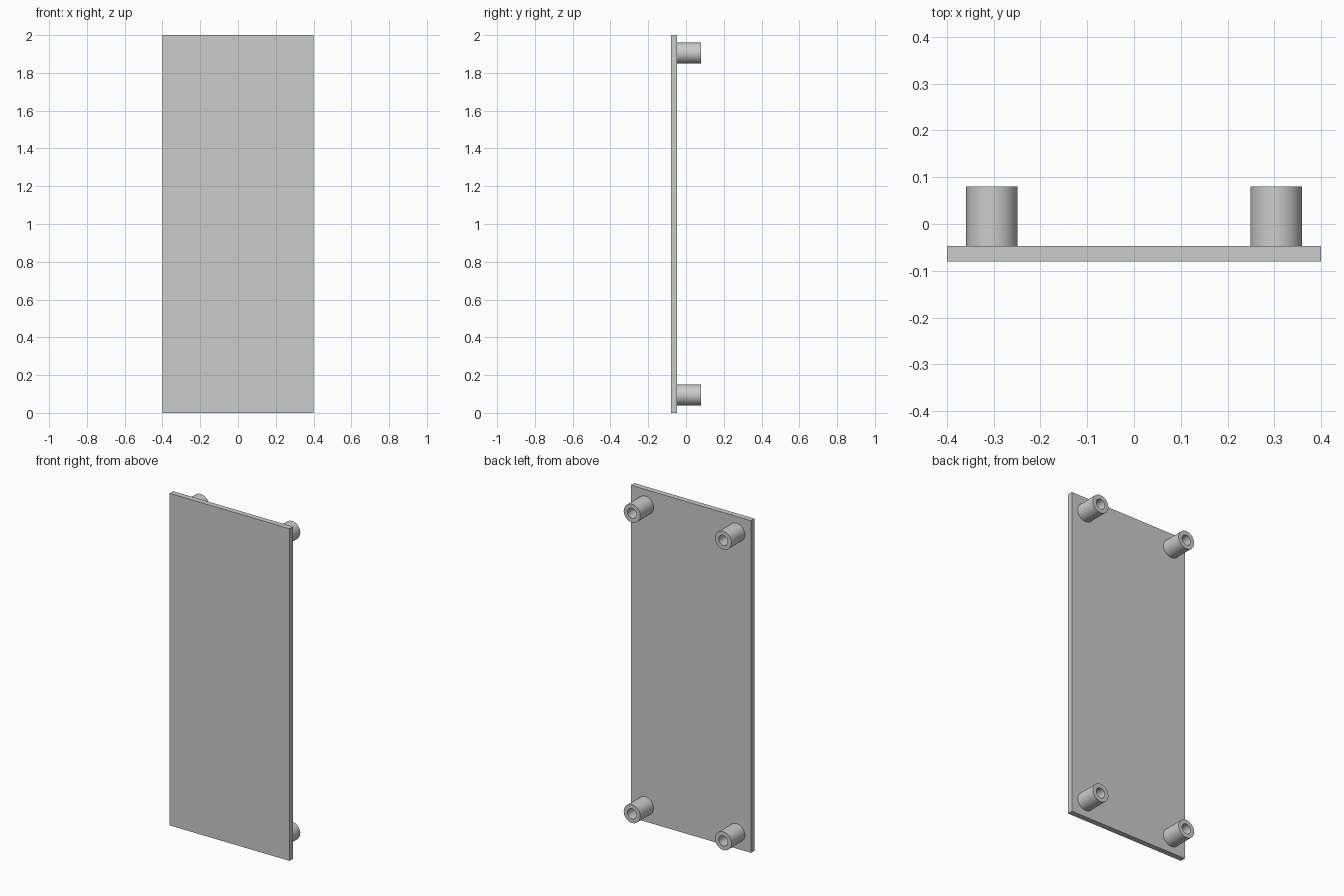
import bpy, bmesh, math

cube = bpy.data.objects.get("Cube")
if cube:
    bpy.data.objects.remove(cube, do_unlink=True)

grey = bpy.data.materials.new("plain grey")
grey.use_nodes = True
colour = (0.6, 0.6, 0.6, 1)
grey.diffuse_color = colour
grey.node_tree.nodes["Principled BSDF"].inputs["Base Color"].default_value = colour

FRONT, BACK, TIP = -0.08, -0.047, 0.08


def add_object(name, bm):
    bmesh.ops.recalc_face_normals(bm, faces=bm.faces)
    mesh = bpy.data.meshes.new(name)
    bm.to_mesh(mesh)
    bm.free()
    mesh.materials.append(grey)
    obj = bpy.data.objects.new(name, mesh)
    bpy.context.collection.objects.link(obj)
    return obj


# Thin upright panel
bm = bmesh.new()
bmesh.ops.create_cube(bm, size=1)
bmesh.ops.scale(bm, vec=(0.8, BACK - FRONT, 2), verts=bm.verts)
bmesh.ops.translate(bm, vec=(0, (FRONT + BACK) / 2, 1), verts=bm.verts)
add_object("panel", bm)


# Hollow standoff: a wall profile swept round the y axis
def standoff(name, x, z, outer=0.055, inner=0.03, sides=48):
    bm = bmesh.new()
    profile = [(outer, BACK), (outer, TIP), (inner, TIP), (inner, BACK)]
    verts = [bm.verts.new((r, y, 0)) for r, y in profile]
    edges = [bm.edges.new(pair) for pair in zip(verts, verts[1:])]
    bmesh.ops.spin(bm, geom=verts + edges, cent=(0, 0, 0), axis=(0, 1, 0),
                   angle=math.tau, steps=sides, use_merge=True)
    bmesh.ops.remove_doubles(bm, verts=bm.verts, dist=0.0001)
    obj = add_object(name, bm)
    obj.location = (x, 0, z)
    bpy.ops.object.select_all(action="DESELECT")
    obj.select_set(True)
    bpy.context.view_layer.objects.active = obj
    bpy.ops.object.shade_smooth_by_angle(angle=math.radians(30))


# One standoff near each corner of the back
for level, z in (("lower", 0.095), ("upper", 1.905)):
    for side, x in (("left", 0.304), ("right", -0.304)):
        standoff(f"{level}_{side}_standoff", x, z)
